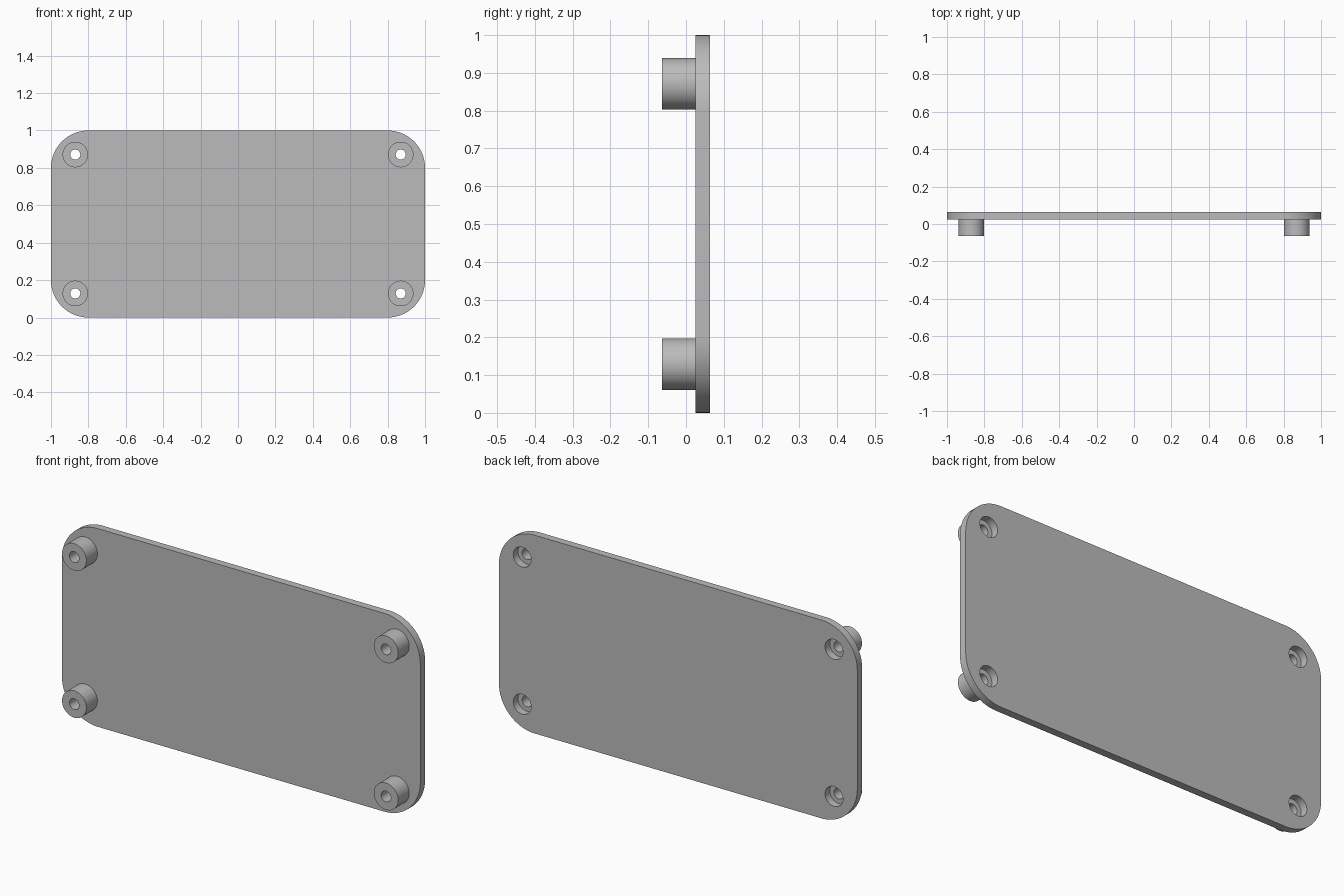
import bpy, bmesh
from math import pi, cos, sin, radians
from mathutils import Matrix, Vector

if "Cube" in bpy.data.objects:
    bpy.data.objects.remove(bpy.data.objects["Cube"], do_unlink=True)

# Overall sizes
WIDTH, HEIGHT, CORNER = 2.0, 1.0, 0.2
PLATE_FRONT, PLATE_BACK, BOSS_FRONT = 0.025, 0.063, -0.063
BOSS_R, BORE_R, HOLE_R = 0.068, 0.05, 0.027
BOSS_X, BOSS_Z = 0.87, 0.371          # boss offsets from the plate centre
SIDES = 48

grey = bpy.data.materials.new("plain grey")
grey.use_nodes = True
colour = (0.5, 0.5, 0.5, 1)
grey.diffuse_color = colour
grey.node_tree.nodes["Principled BSDF"].inputs["Base Color"].default_value = colour


def arc(cx, cz, r, start, end, steps):
    """Points along an arc, both ends included."""
    angles = [start + (end - start) * i / steps for i in range(steps + 1)]
    return [(cx + r * cos(a), cz + r * sin(a)) for a in angles]


def finish(obj):
    obj.data.materials.clear()
    obj.data.materials.append(grey)
    bpy.ops.object.select_all(action='DESELECT')
    obj.select_set(True)
    bpy.context.view_layer.objects.active = obj
    bpy.ops.object.shade_smooth_by_angle(angle=radians(30))


def add_object(name, bm):
    mesh = bpy.data.meshes.new(name)
    bm.to_mesh(mesh)
    bm.free()
    obj = bpy.data.objects.new(name, mesh)
    bpy.context.collection.objects.link(obj)
    finish(obj)
    return obj


corners = [(sx, sz) for sx, sz in ((1, 1), (-1, 1), (-1, -1), (1, -1))]

# Plate: rounded rectangle outline with four round openings, filled and extruded
outline = []
for i, (sx, sz) in enumerate(corners):
    outline += arc(sx * (WIDTH / 2 - CORNER), sz * (HEIGHT / 2 - CORNER),
                   CORNER, i * pi / 2, (i + 1) * pi / 2, 16)
loops = [outline]
for sx, sz in corners:
    loops.append(arc(sx * BOSS_X, sz * BOSS_Z, BORE_R, 0, 2 * pi, SIDES)[:-1])

curve = bpy.data.curves.new("plate_outline", 'CURVE')
curve.dimensions = '2D'
curve.fill_mode = 'BOTH'
curve.extrude = (PLATE_BACK - PLATE_FRONT) / 2
for loop in loops:
    spline = curve.splines.new('POLY')
    spline.points.add(len(loop) - 1)
    for point, (x, z) in zip(spline.points, loop):
        point.co = (x, z, 0, 1)
    spline.use_cyclic_u = True
helper = bpy.data.objects.new("plate_outline", curve)
bpy.context.collection.objects.link(helper)
bpy.context.view_layer.update()

bm = bmesh.new()
bm.from_mesh(helper.to_mesh())
helper.to_mesh_clear()
bpy.data.objects.remove(helper, do_unlink=True)
bmesh.ops.remove_doubles(bm, verts=bm.verts, dist=0.0001)
bmesh.ops.transform(bm, verts=bm.verts, matrix=Matrix.Translation(
    (0, (PLATE_FRONT + PLATE_BACK) / 2, HEIGHT / 2)) @ Matrix.Rotation(pi / 2, 4, 'X'))
bmesh.ops.recalc_face_normals(bm, faces=bm.faces)
add_object("plate", bm)

# Bosses: a tube section turned about y; its back end is the counterbore floor
profile = [(HOLE_R, BOSS_FRONT), (BOSS_R, BOSS_FRONT),
           (BOSS_R, PLATE_FRONT), (HOLE_R, PLATE_FRONT)]
for sx, sz in corners:
    bm = bmesh.new()
    verts = [bm.verts.new((r, y, 0)) for r, y in profile]
    edges = [bm.edges.new((verts[i], verts[(i + 1) % len(verts)]))
             for i in range(len(verts))]
    bmesh.ops.spin(bm, geom=verts + edges, cent=(0, 0, 0), axis=(0, 1, 0),
                   angle=2 * pi, steps=SIDES)
    bmesh.ops.remove_doubles(bm, verts=bm.verts, dist=0.0001)
    bmesh.ops.recalc_face_normals(bm, faces=bm.faces)
    bmesh.ops.translate(bm, verts=bm.verts,
                        vec=Vector((sx * BOSS_X, 0, HEIGHT / 2 + sz * BOSS_Z)))
    name = ("upper" if sz > 0 else "lower") + ("_left" if sx > 0 else "_right") + "_boss"
    add_object(name, bm)
